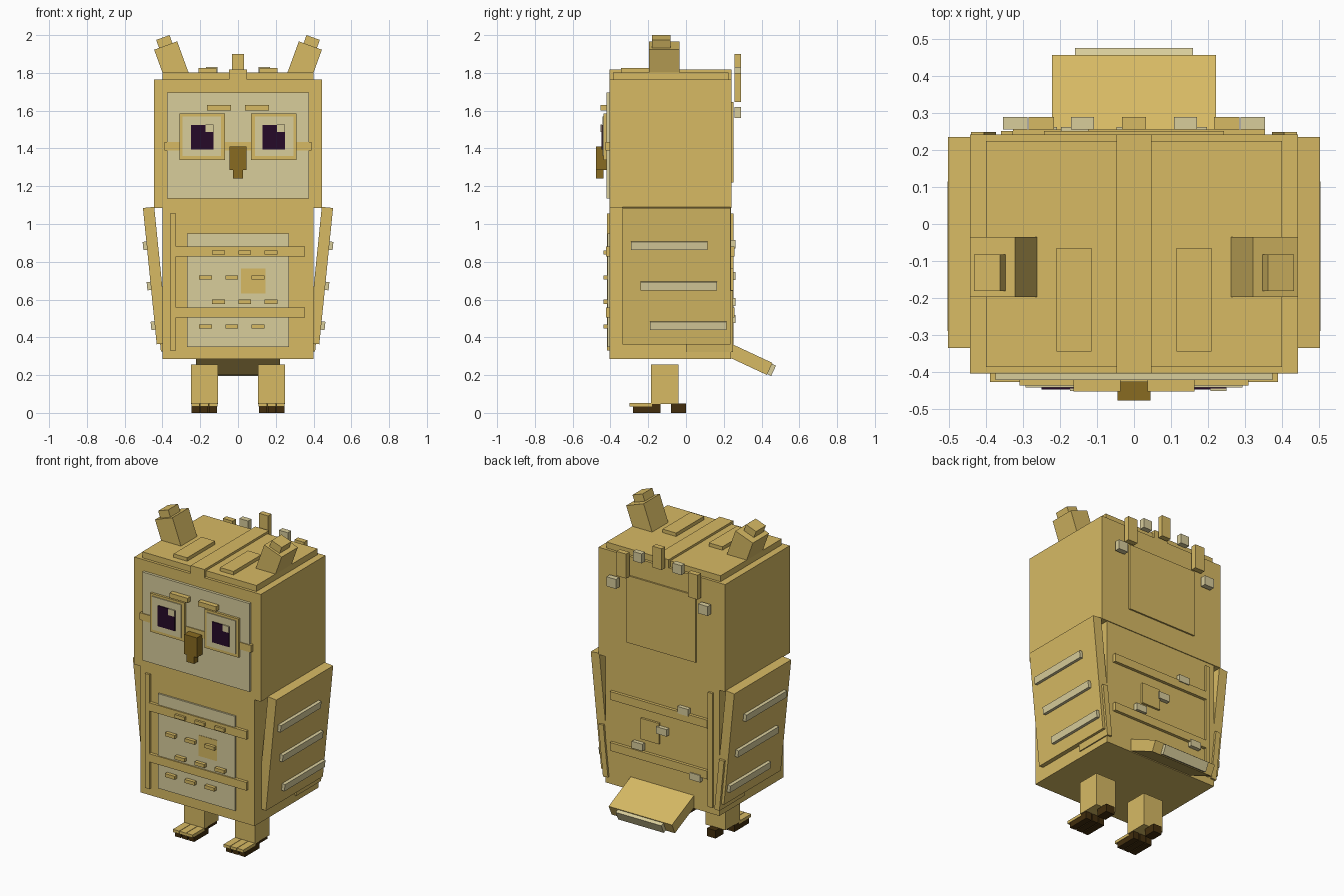
import bpy, math
from mathutils import Matrix, Vector


def material(name, rgb):
    m = bpy.data.materials.new(name)
    m.diffuse_color = (*rgb, 1)
    return m


TAN = material("tan", (0.68, 0.49, 0.127))
CREAM = material("cream", (0.69, 0.61, 0.33))
BEAK = material("beak_brown", (0.25, 0.147, 0.015))
CLAW = material("claw_brown", (0.054, 0.027, 0.004))
PUPIL = material("pupil_purple", (0.019, 0.003, 0.022))


def solid(name, center, size, mat, rot=Matrix()):
    """Block of a given size, turned about its own centre."""
    bpy.ops.mesh.primitive_cube_add(size=1)
    ob = bpy.context.object
    ob.name = name
    ob.data.transform(Matrix.Translation(center) @ rot @ Matrix.Diagonal((*size, 1)))
    ob.data.materials.append(mat)
    return ob


def box(name, x, y, z, mat):
    """Block given by its extents."""
    spans = (x, y, z)
    return solid(name, Vector([(a + b) / 2 for a, b in spans]),
                 [abs(b - a) for a, b in spans], mat)


def pair(name, x, y, z, mat):
    """Block mirrored left and right."""
    for s, side in ((1, "right"), (-1, "left")):
        box(f"{side}_{name}", (s * x[0], s * x[1]), y, z, mat)


F, B = -0.405, 0.237   # front and back planes

# Torso and head
box("torso", (-0.40, 0.40), (F, B), (0.285, 1.085), TAN)
box("head", (-0.444, 0.444), (F, 0.242), (1.085, 1.765), TAN)
box("crown_plate", (-0.40, 0.40), (-0.387, 0.225), (1.765, 1.803), TAN)
box("crown_strip", (-0.048, 0.048), (F, 0.242), (1.765, 1.817), TAN)
pair("crown_pad", (0.115, 0.21), (-0.345, -0.065), (1.80, 1.825), TAN)

# Face
box("face_panel", (-0.375, 0.375), (-0.422, F), (1.135, 1.695), CREAM)
box("face_band", (-0.39, 0.39), (-0.427, F), (1.39, 1.435), TAN)
pair("brow", (0.036, 0.163), (-0.453, -0.42), (1.60, 1.63), TAN)
pair("eye_frame", (0.07, 0.31), (-0.437, -0.42), (1.34, 1.585), TAN)
pair("eye_white", (0.09, 0.293), (-0.442, -0.43), (1.36, 1.57), CREAM)
pair("pupil", (0.13, 0.25), (-0.448, -0.44), (1.395, 1.525), PUPIL)
for side, x in (("right", 0.25), ("left", -0.13)):
    box(f"{side}_eye_glint", (x - 0.043, x), (-0.452, -0.445), (1.487, 1.527), CREAM)
box("beak", (-0.045, 0.045), (-0.477, -0.42), (1.285, 1.41), BEAK)
box("beak_tip", (-0.026, 0.026), (-0.477, -0.437), (1.24, 1.285), BEAK)

# Belly panel with rows of small feather dashes
box("belly_panel", (-0.27, 0.27), (-0.416, F), (0.35, 0.95), CREAM)
for row, z in enumerate((0.85, 0.717, 0.588, 0.458)):
    for i in range(3):
        x = (-0.103 if row % 2 == 0 else -0.172) + 0.139 * i
        box("belly_dash", (x - 0.034, x + 0.034), (-0.438, F), (z - 0.011, z + 0.011), TAN)

# Bands, side strip and patch repeated on front and back
for side, y0, s in (("front", F, -1), ("back", B, 1)):
    box(f"{side}_strip", (-0.36, -0.328), (y0, y0 + s * 0.014), (0.33, 1.055), TAN)
    for z in (0.505, 0.828):
        box(f"{side}_band", (-0.328, 0.355), (y0, y0 + s * 0.019), (z, z + 0.052), TAN)
    box(f"{side}_patch", (0.015, 0.145), (y0, y0 + s * 0.0135), (0.633, 0.765), TAN)

# Back of the head and small back flecks
box("nape_panel", (-0.243, 0.243), (B, 0.252), (1.22, 1.645), TAN)
for x, z in ((-0.16, 0.893), (0.16, 0.587), (-0.245, 0.497), (-0.01, 0.725)):
    box("back_fleck", (x - 0.037, x + 0.037), (B, 0.262), (z - 0.022, z + 0.022), CREAM)

# Crest feathers behind the head
box("crest_middle", (-0.032, 0.032), (0.256, 0.29), (1.765, 1.90), TAN)
pair("crest_inner", (0.108, 0.17), (0.256, 0.29), (1.77, 1.83), CREAM)
pair("crest_outer", (0.217, 0.285), (0.256, 0.29), (1.645, 1.80), TAN)
pair("crest_low", (0.288, 0.355), (0.256, 0.29), (1.56, 1.62), CREAM)

for s, side in ((1, "right"), (-1, "left")):
    # Ear tufts leaning outwards
    lean = Matrix.Rotation(s * math.radians(20), 4, 'Y')
    solid(f"{side}_ear", Vector((s * 0.342, -0.116, 1.832)), (0.13, 0.162, 0.24), TAN, lean)
    solid(f"{side}_ear_tip", Vector((s * 0.388, -0.132, 1.96)), (0.075, 0.098, 0.058), TAN, lean)

    # Wings tapering in towards the bottom, with pale feather bars
    tilt = Matrix.Rotation(s * math.radians(5.75), 4, 'Y')
    solid(f"{side}_wing", Vector((s * 0.437, -0.05, 0.727)), (0.06, 0.57, 0.725), TAN, tilt)
    solid(f"{side}_wing_tip", Vector((s * 0.407, 0.124, 0.487)), (0.035, 0.25, 0.325), TAN, tilt)
    for z, y in ((0.885, -0.0875), (0.672, -0.0375), (0.462, 0.0125)):
        surface = 0.503 - 0.1 * (1.085 - z)
        solid(f"{side}_wing_bar", Vector((s * (surface + 0.005), y, z)),
              (0.03, 0.405, 0.044), CREAM, tilt)

    # Legs and feet
    c = s * 0.178
    box(f"{side}_leg", (c - 0.071, c + 0.071), (-0.185, -0.04), (0.048, 0.255), TAN)
    for dx in (-0.047, 0, 0.047):
        x = c + dx
        box(f"{side}_toe", (x - 0.02, x + 0.02), (-0.28, -0.135), (0, 0.046), CLAW)
        box(f"{side}_toe_cap", (x - 0.022, x + 0.022), (-0.30, -0.18), (0.034, 0.052), TAN)
    box(f"{side}_back_toe", (c - 0.03, c + 0.03), (-0.08, 0), (0, 0.05), CLAW)

# Tail sloping down behind, with a pale end
droop = Matrix.Rotation(math.radians(-25), 4, 'X')
solid("tail", Vector((0, 0.316, 0.292)), (0.444, 0.28, 0.07), TAN, droop)
solid("tail_tip", Vector((0, 0.45, 0.229)), (0.32, 0.03, 0.06), CREAM, droop)
